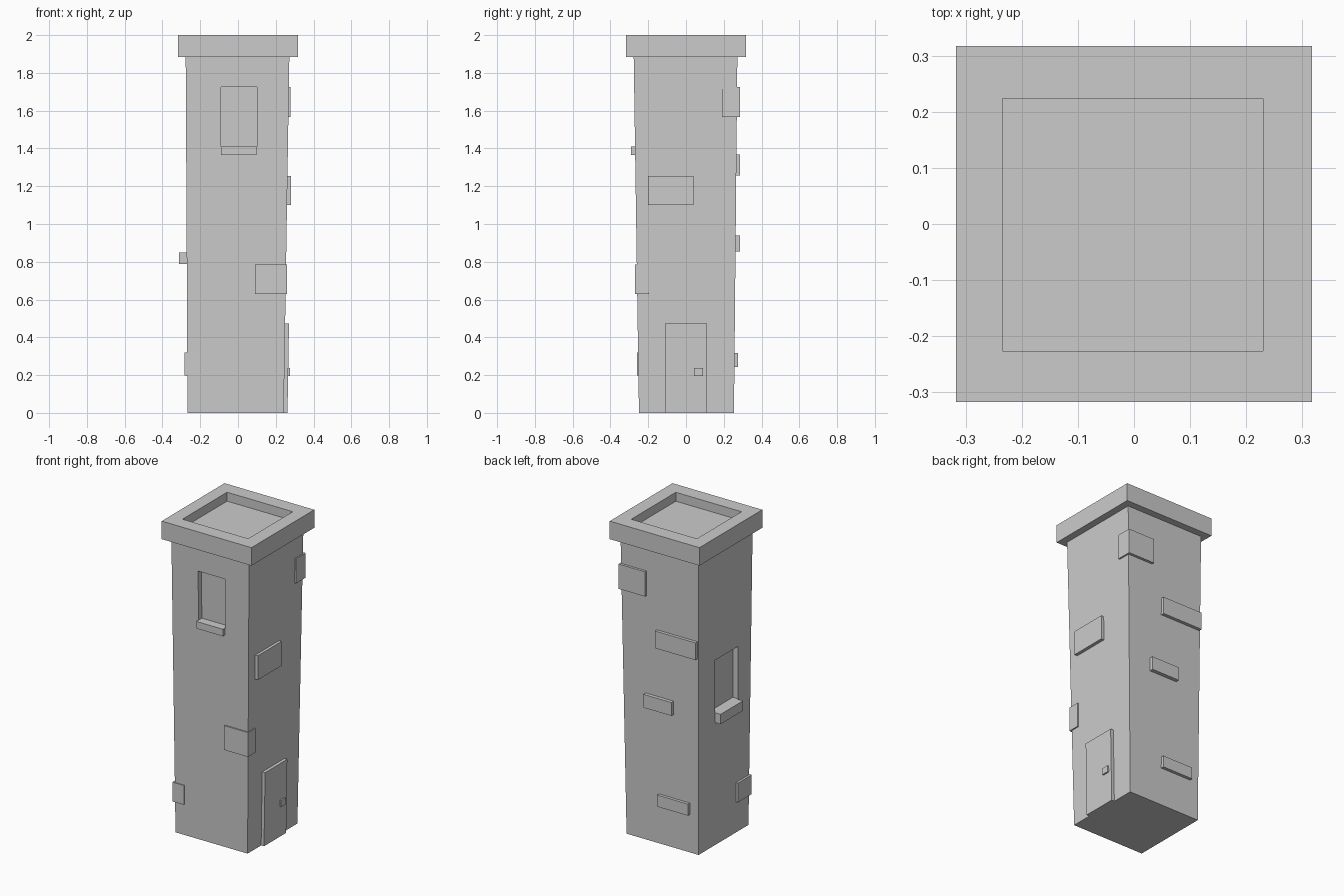
import bpy, bmesh

if "Cube" in bpy.data.objects:
    bpy.data.objects.remove(bpy.data.objects["Cube"])


def block(name, x, y, z, lean=(0, 0), top=None):
    """Box from ranges; the top may lean, or have its own (x, y) ranges."""
    tx, ty = top or ([v + lean[0] for v in x], [v + lean[1] for v in y])
    bm = bmesh.new()
    bmesh.ops.create_cube(bm, size=2)
    for v in bm.verts:
        i, j, k = (int(c > 0) for c in v.co)
        v.co = ((tx if k else x)[i], (ty if k else y)[j], z[k])
    me = bpy.data.meshes.new(name)
    bm.to_mesh(me)
    bm.free()
    ob = bpy.data.objects.new(name, me)
    bpy.context.collection.objects.link(ob)
    return ob


def cut(target, name, x, y, z, lean=(0, 0)):
    cutter = block(name, x, y, z, lean)
    cutter.hide_render = True
    cutter.display_type = 'WIRE'
    mod = target.modifiers.new(name, 'BOOLEAN')
    mod.operation = 'DIFFERENCE'
    mod.solver = 'EXACT'
    mod.object = cutter


# Tower shaft, slightly wider at the top, with two window recesses
shaft = block("tower_shaft", (-0.267, 0.242), (-0.249, 0.254), (0, 1.9),
              top=((-0.277, 0.272), (-0.277, 0.272)))
cut(shaft, "front_window_cutter", (-0.09, 0.10), (-0.4, -0.236), (1.41, 1.725), (0, -0.005))
cut(shaft, "left_window_cutter", (-0.4, -0.236), (-0.135, 0.097), (0.85, 1.185))

# Overhanging cap with a sunken roof
cap = block("roof_cap", (-0.317, 0.317), (-0.317, 0.317), (1.885, 2.0))
cut(cap, "roof_recess_cutter", (-0.234, 0.23), (-0.226, 0.224), (1.943, 2.1))

# Window sills
block("front_window_sill", (-0.09, 0.097), (-0.291, -0.235), (1.365, 1.41))
block("left_window_sill", (-0.312, -0.235), (-0.13, 0.097), (0.787, 0.85))

# Door and handle
block("door", (0.2, 0.262), (-0.112, 0.112), (0, 0.472), lean=(0.008, 0))
block("door_handle", (0.25, 0.275), (0.043, 0.09), (0.195, 0.237))

# Raised stones: corner stones, then right wall, then back wall
stones = [
    ("corner_stone_front_right", (0.09, 0.26), (-0.27, -0.197), (0.63, 0.785)),
    ("corner_stone_front_left", (-0.283, -0.2), (-0.259, -0.12), (0.197, 0.32)),
    ("corner_stone_back_right", (0.09, 0.277), (0.19, 0.286), (1.567, 1.725)),
    ("right_stone", (0.2, 0.28), (-0.2, 0.04), (1.10, 1.255)),
    ("back_stone_upper", (-0.268, 0.018), (0.2, 0.287), (1.257, 1.367)),
    ("back_stone_middle", (-0.097, 0.10), (0.2, 0.286), (0.855, 0.94)),
    ("back_stone_lower", (-0.207, 0.01), (0.2, 0.276), (0.243, 0.317)),
]
for name, x, y, z in stones:
    block(name, x, y, z)
